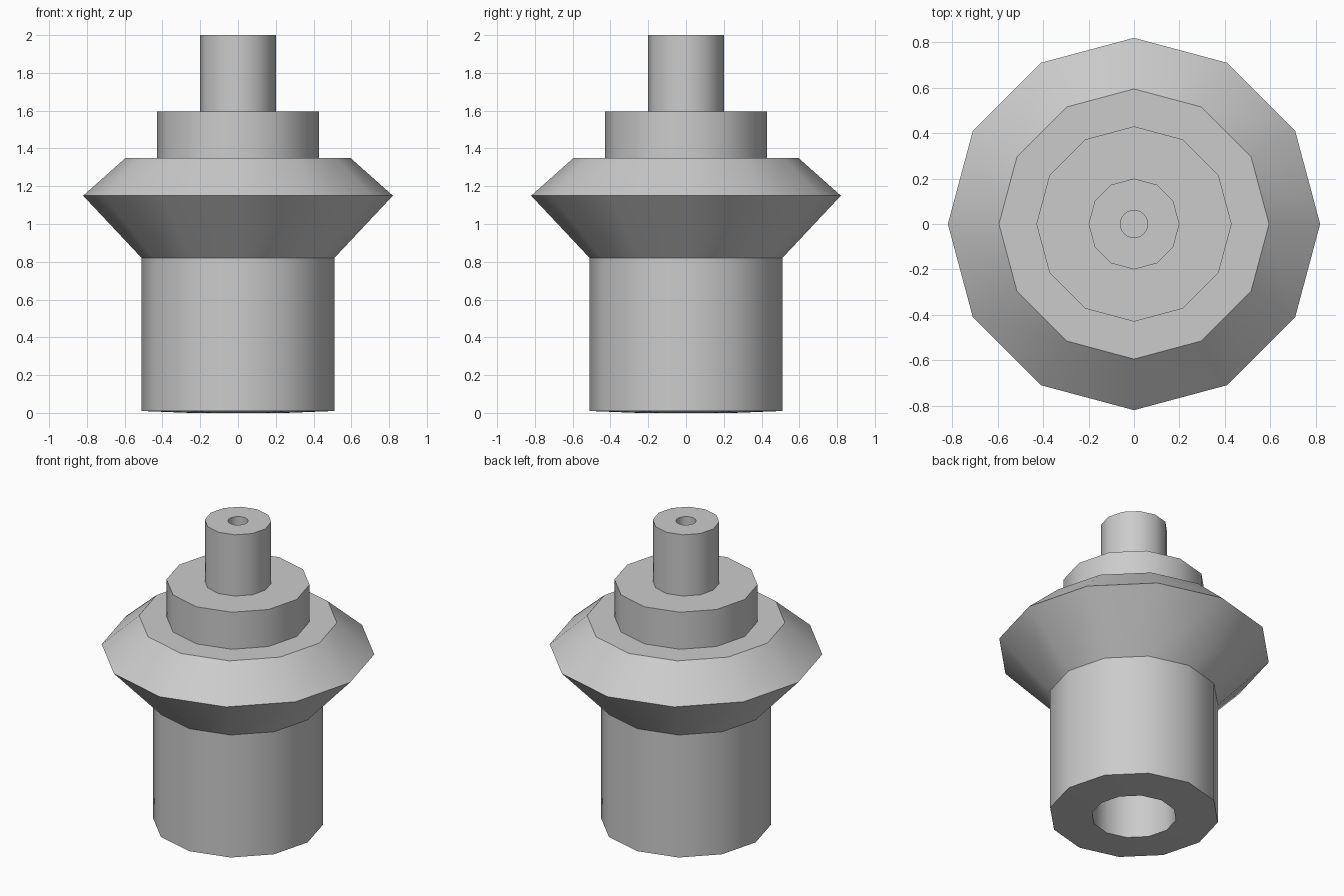
import bpy, bmesh, math

cube = bpy.data.objects.get("Cube")
if cube:
    bpy.data.objects.remove(cube)

grey = bpy.data.materials.new("plain grey")
grey.use_nodes = True
grey.diffuse_color = (0.6, 0.6, 0.6, 1)
grey.node_tree.nodes["Principled BSDF"].inputs["Base Color"].default_value = (0.6, 0.6, 0.6, 1)

SIDES = 12


def ring(bm, radius, z, sides=SIDES):
    step = math.tau / sides
    return [bm.verts.new((radius * math.cos(i * step), radius * math.sin(i * step), z))
            for i in range(sides)]


def skin(bm, lower, upper):
    n = len(lower)
    for i in range(n):
        j = (i + 1) % n
        bm.faces.new((lower[i], lower[j], upper[j], upper[i]))


def lathe(bm, profile, sides=SIDES):
    """Skin a radius/height profile; returns its rings."""
    rings = [ring(bm, r, z, sides) for r, z in profile]
    for a, b in zip(rings, rings[1:]):
        skin(bm, a, b)
    return rings


def loop_edges(bm, verts):
    return [bm.edges.get((verts[i - 1], verts[i])) for i in range(len(verts))]


def finish(name, bm):
    mesh = bpy.data.meshes.new(name)
    bm.to_mesh(mesh)
    bm.free()
    mesh.materials.append(grey)
    obj = bpy.data.objects.new(name, mesh)
    bpy.context.collection.objects.link(obj)
    bpy.ops.object.select_all(action='DESELECT')
    obj.select_set(True)
    bpy.context.view_layer.objects.active = obj
    bpy.ops.object.shade_smooth_by_angle(angle=math.radians(31))
    return obj


# Hollow lower barrel: bore ceiling, bore wall, faintly dished foot, outer wall
bm = bmesh.new()
rings = lathe(bm, [(0.255, 0.6), (0.255, 0), (0.51, 0.01), (0.51, 0.82)])
bm.faces.new(list(reversed(rings[0])))
barrel = finish("barrel", bm)

# Two crisp ridges on the outer wall
sharp = barrel.data.attributes.get("sharp_edge")
if sharp is None:
    sharp = barrel.data.attributes.new("sharp_edge", 'BOOLEAN', 'EDGE')
for edge in barrel.data.edges:
    a, b = (barrel.data.vertices[i].co for i in edge.vertices)
    vertical = abs(a.z - b.z) > 0.7
    if vertical and a.x > 0.4 and 0.2 < abs(a.y) < 0.3:
        sharp.data[edge.index].value = True

# Flared double-cone flange with its flat shoulder
bm = bmesh.new()
lathe(bm, [(0.51, 0.82), (0.82, 1.15), (0.595, 1.35), (0.43, 1.35)])
finish("flange", bm)

# Collar above the flange
bm = bmesh.new()
lathe(bm, [(0.43, 1.35), (0.43, 1.595), (0.2, 1.595)])
finish("collar", bm)

# Spindle with a round blind hole in its end
bm = bmesh.new()
outer = lathe(bm, [(0.2, 1.595), (0.2, 2)])
hole = lathe(bm, [(0.06, 2), (0.06, 1.8)], 24)
bm.faces.new(hole[1])
rim = loop_edges(bm, outer[1]) + loop_edges(bm, hole[0])
bmesh.ops.triangle_fill(bm, use_beauty=True, edges=rim, normal=(0, 0, 1))
finish("spindle", bm)
